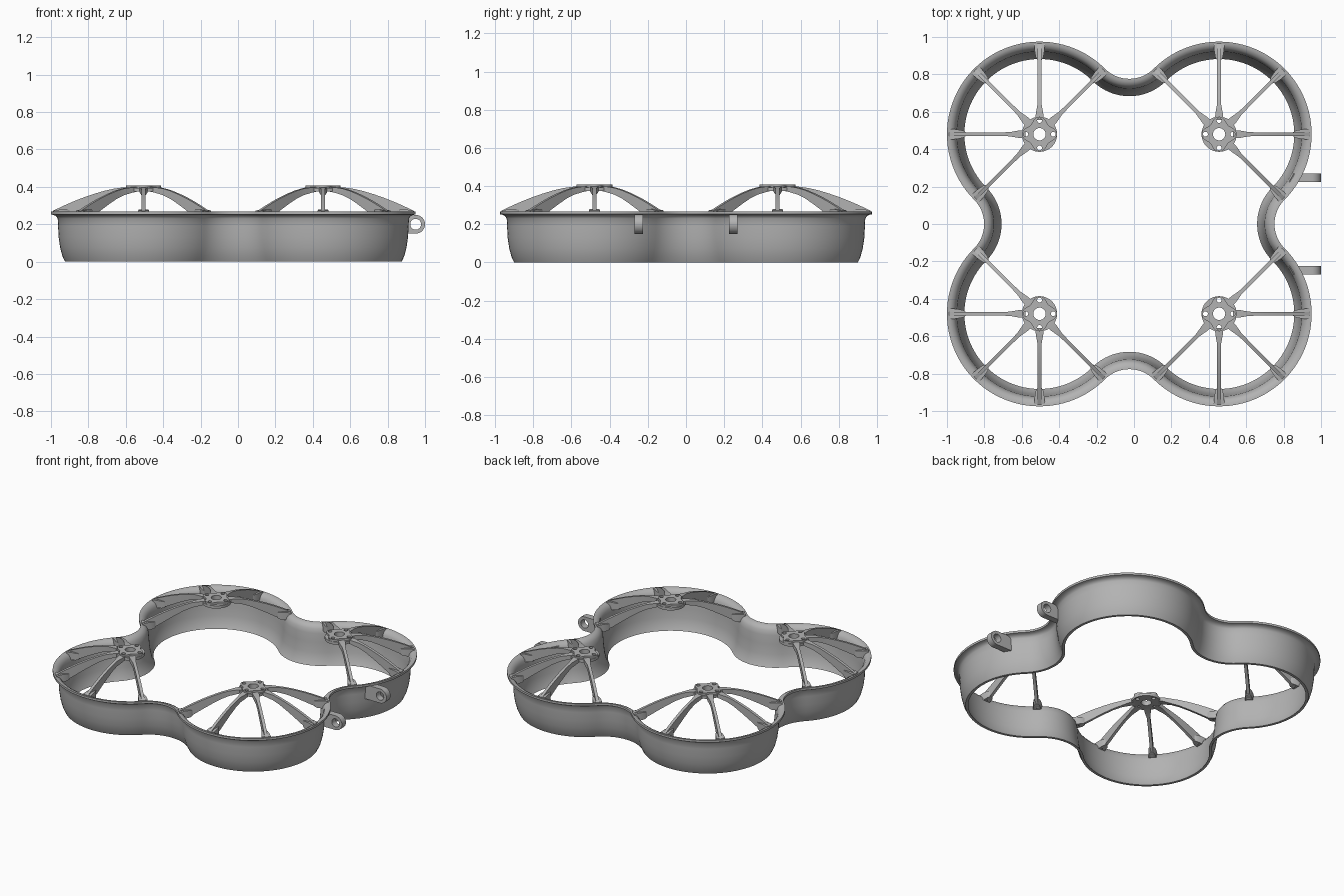
import bpy, bmesh
from math import sin, cos, pi, radians, sqrt

cube = bpy.data.objects.get("Cube")
if cube:
    bpy.data.objects.remove(cube, do_unlink=True)

GREY = bpy.data.materials.new("plain_grey")
GREY.use_nodes = True
GREY.diffuse_color = (0.45, 0.45, 0.45, 1)
GREY.node_tree.nodes["Principled BSDF"].inputs["Base Color"].default_value = (0.45, 0.45, 0.45, 1)

CX, D = -0.025, 0.48          # frame centre, duct spacing from it
REACH = D * sqrt(2)           # distance from duct centre to valley centre


def add_object(name, mesh, loc=(0, 0, 0), turn=0):
    ob = bpy.data.objects.new(name, mesh)
    bpy.context.collection.objects.link(ob)
    ob.location = loc
    ob.rotation_euler.z = turn
    return ob


def finish(bm, name, angle=35):
    bmesh.ops.recalc_face_normals(bm, faces=bm.faces)
    for f in bm.faces:
        f.smooth = True
    for e in bm.edges:
        e.smooth = e.is_manifold and e.calc_face_angle(0) < radians(angle)
    mesh = bpy.data.meshes.new(name)
    bm.to_mesh(mesh)
    bm.free()
    mesh.materials.append(GREY)
    return mesh


def skin(bm, loops, closed):
    """Join rings of points into a tube, looping back or capped."""
    rings = [[bm.verts.new(p) for p in loop] for loop in loops]
    n = len(rings[0])
    for i in range(len(rings) if closed else len(rings) - 1):
        a, b = rings[i], rings[(i + 1) % len(rings)]
        for j in range(n):
            k = (j + 1) % n
            bm.faces.new((a[j], a[k], b[k], b[j]))
    if not closed:
        bm.faces.new(rings[0])
        bm.faces.new(rings[-1])


def circle(x, y, r, n=32):
    return [(x + r * cos(2 * pi * i / n), y + r * sin(2 * pi * i / n)) for i in range(n)]


def plate(name, outlines, z0, z1):
    """Flat plate from an outline and its holes."""
    cu = bpy.data.curves.new(name, 'CURVE')
    cu.dimensions = '2D'
    cu.fill_mode = 'BOTH'
    cu.extrude = (z1 - z0) / 2
    for pts in outlines:
        sp = cu.splines.new('POLY')
        sp.points.add(len(pts) - 1)
        for p, (x, y) in zip(sp.points, pts):
            p.co = (x, y, 0, 1)
        sp.use_cyclic_u = True
    ob = add_object(name + "_outline", cu)
    dg = bpy.context.evaluated_depsgraph_get()
    bm = bmesh.new()
    bm.from_mesh(ob.evaluated_get(dg).to_mesh())
    bpy.data.objects.remove(ob, do_unlink=True)
    bmesh.ops.remove_doubles(bm, verts=bm.verts, dist=1e-5)
    for v in bm.verts:
        v.co.z += (z0 + z1) / 2
    return bm


# Duct wall: bell-mouthed section swept along the four-lobed path
section = [(0.402, 0), (0.420, 0), (0.434, 0.03), (0.446, 0.075), (0.454, 0.13),
           (0.457, 0.19), (0.459, 0.23), (0.468, 0.244), (0.482, 0.25), (0.495, 0.253),
           (0.495, 0.268), (0.480, 0.267), (0.462, 0.258), (0.449, 0.24), (0.442, 0.21),
           (0.438, 0.15), (0.430, 0.08), (0.418, 0.03)]
loops = []
for k in range(4):
    turn = k * pi / 2
    stops = [(D, D, radians(-45 + 180 * i / 48), 1) for i in range(48)]
    stops += [(0, 2 * D, radians(-45 - 90 * i / 16), -1) for i in range(16)]
    for x, y, a, side in stops:
        loop = []
        for r, z in section:
            rad = r if side > 0 else REACH - r
            px, py = x + rad * cos(a), y + rad * sin(a)
            loop.append((px * cos(turn) - py * sin(turn), px * sin(turn) + py * cos(turn), z))
        loops.append(loop)
bm = bmesh.new()
skin(bm, loops, True)
add_object("duct_wall", finish(bm, "duct_wall"), (CX, 0, 0))


# Spoke: arched fin with a wide foot; stations are radius, half width, top, bottom
def fin(bm, stations):
    skin(bm, [[(r, -w, b), (r, w, b), (r, w, t), (r, -w, t)] for r, w, t, b in stations], False)


bm = bmesh.new()
fin(bm, [(0.075, 0.022, 0.398, 0.374), (0.11, 0.020, 0.397, 0.368), (0.16, 0.011, 0.390, 0.355),
         (0.21, 0.010, 0.379, 0.337), (0.27, 0.010, 0.361, 0.308), (0.33, 0.010, 0.340, 0.276),
         (0.38, 0.010, 0.320, 0.248), (0.43, 0.010, 0.298, 0.225), (0.485, 0.010, 0.272, 0.255)])
fin(bm, [(0.395, 0.010, 0.276, 0.236), (0.41, 0.020, 0.278, 0.23), (0.445, 0.026, 0.279, 0.225),
         (0.482, 0.029, 0.273, 0.258)])
spoke = finish(bm, "spoke")

# Motor mount: round base and raised clover, both drilled
holes = [circle(0, 0, 0.033)] + [circle(0.073 * cos(i * pi / 2), 0.073 * sin(i * pi / 2), 0.013, 16)
                                 for i in range(4)]
clover = []
for i in range(64):
    a = 2 * pi * i / 64
    r = 0.081 + 0.013 * cos(4 * a)
    clover.append((r * cos(a), r * sin(a)))
base = finish(plate("mount_base", [circle(0, 0, 0.094, 48)] + holes, 0.374, 0.393), "mount_base")
top = finish(plate("mount_clover", [clover] + holes, 0.393, 0.408), "mount_clover")

# One guard per duct
for k, label in enumerate(("back_left", "back_right", "front_right", "front_left")):
    a = pi / 4 + k * pi / 2
    loc = (CX + REACH * cos(a), REACH * sin(a), 0)
    add_object(label + "_mount_base", base, loc)
    add_object(label + "_mount_clover", top, loc)
    for i in range(-2, 3):
        add_object(f"{label}_spoke_{i + 3}", spoke, loc, a + i * pi / 4)

# Hinge lugs on the left side, with ends slanted to meet the wall
for s, label in ((1, "back"), (-1, "front")):
    arc = [(0.95 + 0.05 * cos(radians(t)), 0.2 + 0.05 * sin(radians(t))) for t in range(-90, 91, 10)]
    bm = plate("lug", [[(0.84, 0.15)] + arc + [(0.84, 0.25)], circle(0.95, 0.2, 0.029)], -0.0225, 0.0225)
    for v in bm.verts:
        x, z, y = v.co
        if x < 0.85:
            x = 0.842 + 0.58 * y
        v.co = (x, s * (0.248 + y), z)
    add_object(label + "_lug", finish(bm, label + "_lug"))
